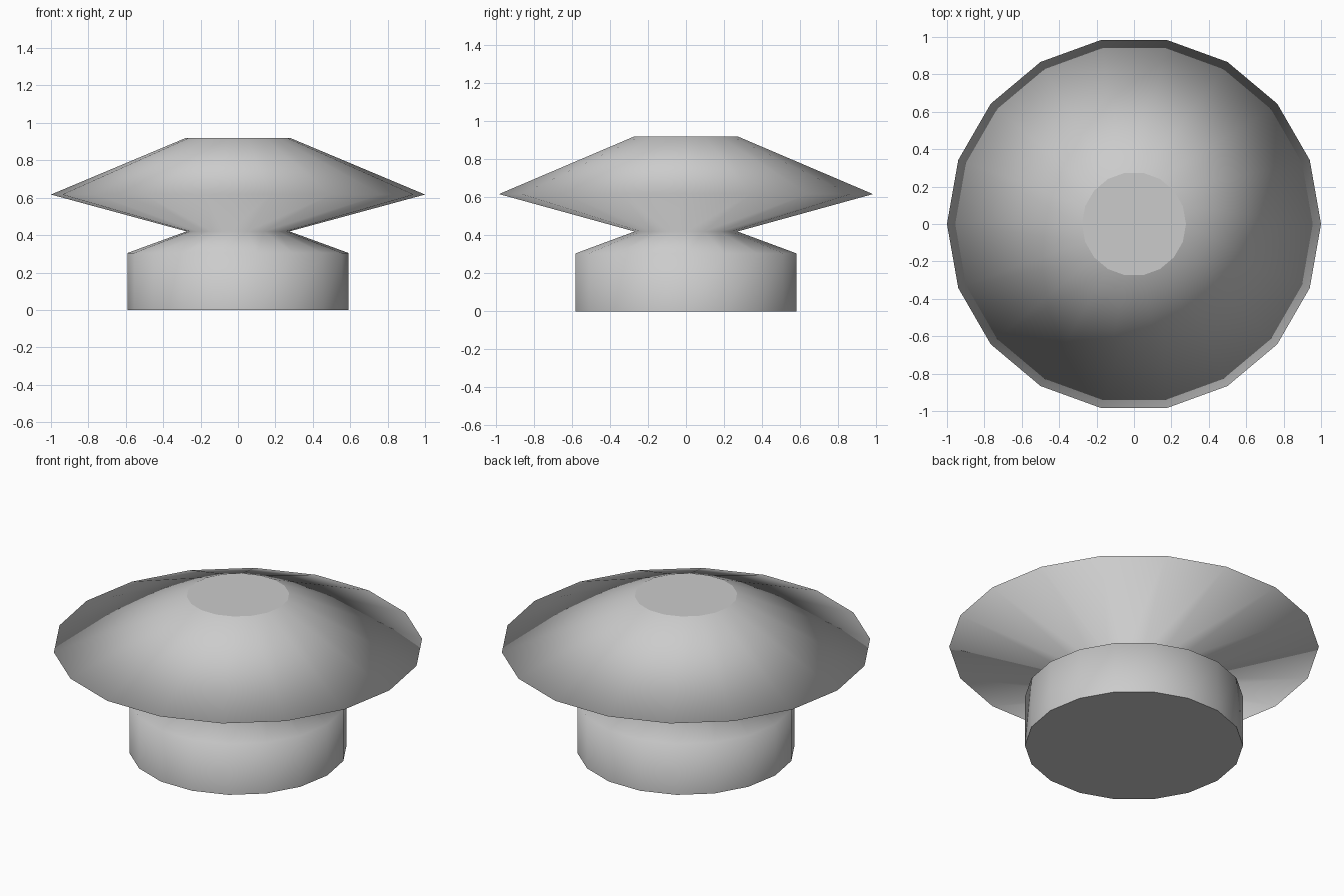
import bpy, bmesh
from math import cos, sin, tau

if "Cube" in bpy.data.objects:
    bpy.data.objects.remove(bpy.data.objects["Cube"])

SIDES = 18
# (radius, height): base, shoulder, neck, rim, top
PROFILE = [(0.59, 0.0), (0.59, 0.305), (0.275, 0.42), (1.0, 0.617), (0.278, 0.92)]

bm = bmesh.new()
rings = [[bm.verts.new((r * cos(tau * i / SIDES), r * sin(tau * i / SIDES), z))
          for i in range(SIDES)] for r, z in PROFILE]

# Smooth side walls between neighbouring rings
for low, high in zip(rings, rings[1:]):
    for i in range(SIDES):
        j = (i + 1) % SIDES
        bm.faces.new((low[i], low[j], high[j], high[i])).smooth = True

# Flat caps with hard edges
for cap in (bm.faces.new(rings[0][::-1]), bm.faces.new(rings[-1])):
    for edge in cap.edges:
        edge.smooth = False

mesh = bpy.data.meshes.new("flared_knob")
bm.to_mesh(mesh)
bm.free()
knob = bpy.data.objects.new("flared_knob", mesh)
bpy.context.collection.objects.link(knob)
